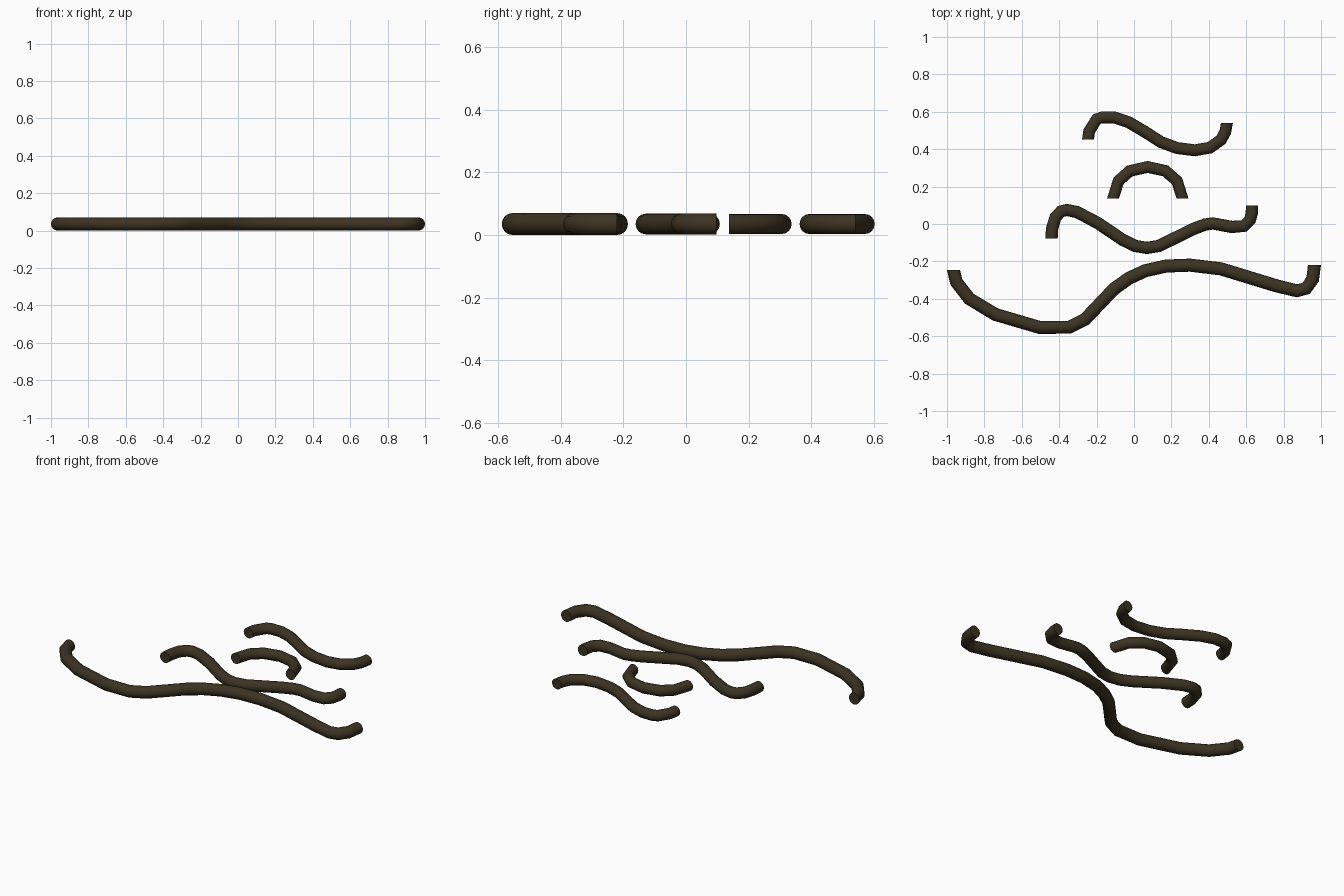
import bpy, bmesh, math
from mathutils import Vector

if "Cube" in bpy.data.objects:
    bpy.data.objects.remove(bpy.data.objects["Cube"])

SIDES = 16
Z = 0.035

bark = bpy.data.materials.new("dark_brown")
bark.diffuse_color = (0.045, 0.033, 0.016, 1)
bark.use_nodes = True
bark.node_tree.nodes["Principled BSDF"].inputs["Base Color"].default_value = bark.diffuse_color


def tube(name, radius, path):
    """Sweep a round section along a flat path; both ends are cut square to y."""
    pts = [Vector((x, y, Z)) for x, y in path]
    last = len(pts) - 1
    bm = bmesh.new()
    rings = []
    for i, p in enumerate(pts):
        if i in (0, last):
            d = pts[1] - pts[0] if i == 0 else pts[last] - pts[last - 1]
            t = Vector((0, math.copysign(1, d.y), 0))
        else:
            t = ((p - pts[i - 1]).normalized() + (pts[i + 1] - p).normalized()).normalized()
        side = Vector((t.y, -t.x, 0))
        rings.append([bm.verts.new(p + side * radius * math.cos(a) + Vector((0, 0, radius * math.sin(a))))
                      for a in (2 * math.pi * k / SIDES for k in range(SIDES))])
    for a, b in zip(rings, rings[1:]):
        for k in range(SIDES):
            n = (k + 1) % SIDES
            bm.faces.new((a[k], a[n], b[n], b[k]))
    bm.faces.new(rings[0])
    bm.faces.new(rings[-1])
    bmesh.ops.recalc_face_normals(bm, faces=bm.faces)
    me = bpy.data.meshes.new(name)
    bm.to_mesh(me)
    bm.free()
    me.materials.append(bark)
    ob = bpy.data.objects.new(name, me)
    bpy.context.collection.objects.link(ob)
    bpy.ops.object.select_all(action='DESELECT')
    ob.select_set(True)
    bpy.context.view_layer.objects.active = ob
    bpy.ops.object.shade_smooth_by_angle(angle=math.radians(50))


# Long front strand
tube("long_strand", 0.035, [
    (-.965, -.247), (-.95, -.31), (-.88, -.40), (-.74, -.484), (-.505, -.553),
    (-.347, -.552), (-.262, -.51), (-.107, -.347), (-.027, -.29), (.06, -.25),
    (.17, -.225), (.30, -.22), (.465, -.24), (.76, -.33), (.87, -.357),
    (.92, -.345), (.955, -.295), (.965, -.22)])

# Wavy middle strand
tube("middle_strand", 0.033, [
    (-.441, -.077), (-.438, -.025), (-.42, .035), (-.39, .068), (-.358, .075),
    (-.305, .064), (-.193, .005), (-.06, -.085), (.005, -.117), (.07, -.128),
    (.134, -.117), (.209, -.08), (.316, -.027), (.38, -.003), (.422, .003),
    (.524, -.016), (.588, -.011), (.62, .021), (.63, .06), (.631, .098)])

# Small arch
tube("arch_strand", 0.032, [
    (-.112, .137), (-.083, .23), (-.024, .283), (.073, .305),
    (.168, .284), (.23, .23), (.259, .137)])

# Back strand
tube("back_strand", 0.032, [
    (-.246, .452), (-.24, .495), (-.20, .56), (-.17, .57), (-.107, .57),
    (-.03, .545), (.06, .492), (.144, .438), (.23, .406), (.326, .394),
    (.406, .408), (.465, .45), (.488, .492), (.497, .54)])
